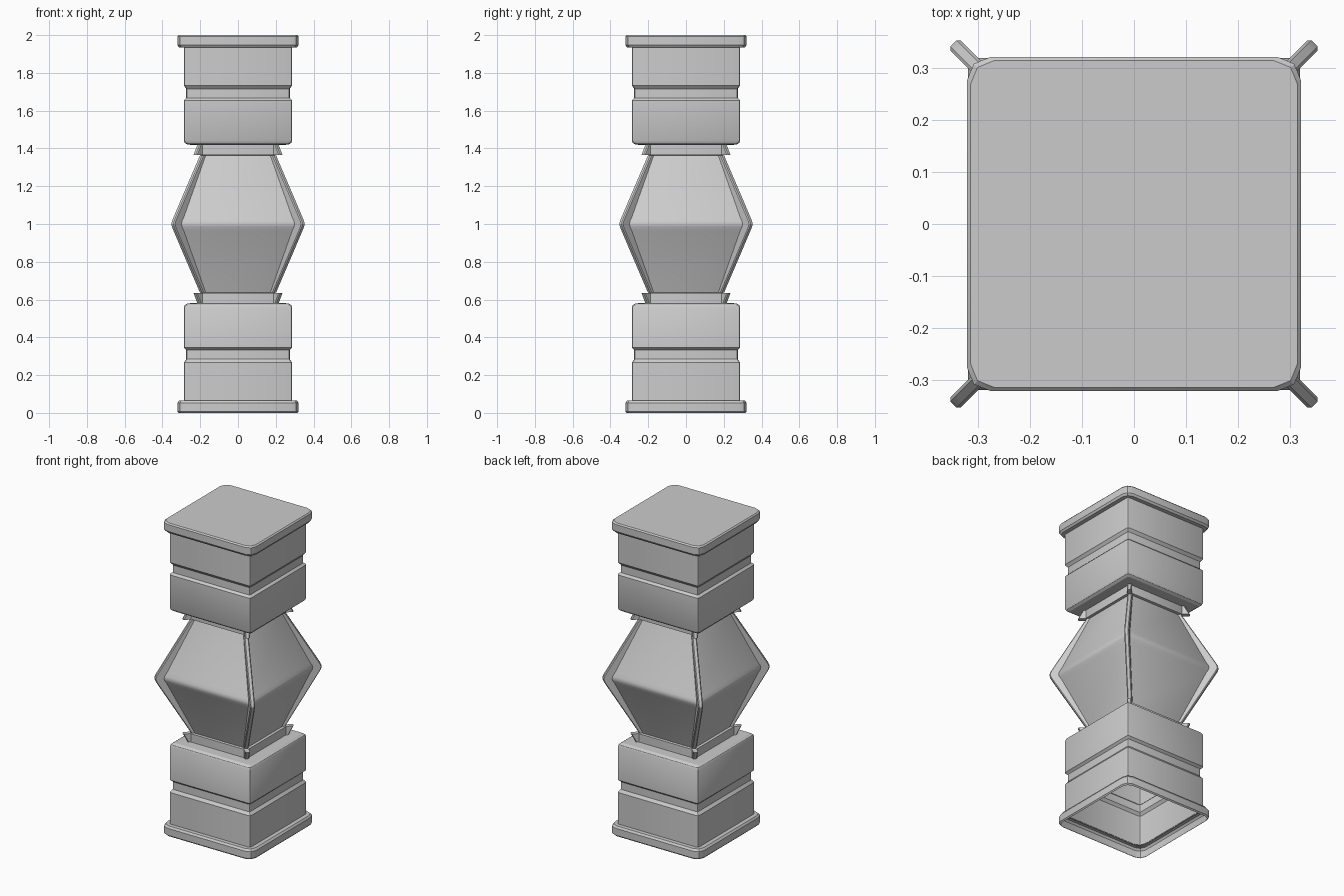
import bpy, bmesh, math

if "Cube" in bpy.data.objects:
    bpy.data.objects.remove(bpy.data.objects["Cube"])

CORNERS = ((1, 1), (-1, 1), (-1, -1), (1, -1))


def finish(bm, name, angle):
    bmesh.ops.recalc_face_normals(bm, faces=bm.faces)
    me = bpy.data.meshes.new(name)
    bm.to_mesh(me)
    bm.free()
    ob = bpy.data.objects.new(name, me)
    bpy.context.collection.objects.link(ob)
    bpy.ops.object.select_all(action='DESELECT')
    ob.select_set(True)
    bpy.context.view_layer.objects.active = ob
    bpy.ops.object.shade_smooth_by_angle(angle=math.radians(angle))
    return ob


def ring(bm, h, z, k):
    """Square ring of half width h with corners softened over length k."""
    m = k * 0.29
    vs = []
    for i in range(4):
        c, s = ((1, 0), (0, 1), (-1, 0), (0, -1))[i]
        for x, y in ((h, h - k), (h - m, h - m), (h - k, h)):
            vs.append(bm.verts.new((x * c - y * s, x * s + y * c, z)))
    return vs


def square_shell(name, profile, k, cap=False, angle=25):
    bm = bmesh.new()
    rings = [ring(bm, h, z, k) for h, z in profile]
    for a, b in zip(rings, rings[1:]):
        n = len(a)
        for i in range(n):
            bm.faces.new((a[i], a[(i + 1) % n], b[(i + 1) % n], b[i]))
    if cap:
        bm.faces.new(rings[-1])
    return finish(bm, name, angle)


def corner_fins(name, stations, w):
    """Diagonal fins on the four corners; stations are (root, tip, z)."""
    bm = bmesh.new()
    d = w / math.sqrt(2)
    for sx, sy in CORNERS:
        rows = []
        for root, tip, z in stations:
            pts = ((root + d, root - d), (tip + d, tip - d),
                   (tip + d * 0.6 + 0.004, tip - d * 0.6 + 0.004),
                   (tip - d * 0.6 + 0.004, tip + d * 0.6 + 0.004),
                   (tip - d, tip + d), (root - d, root + d))
            rows.append([bm.verts.new((x * sx, y * sy, z)) for x, y in pts])
        for a, b in zip(rows, rows[1:]):
            for i in range(6):
                j = (i + 1) % 6
                bm.faces.new((a[i], a[j], b[j], b[i]))
        bm.faces.new(rows[0])
        bm.faces.new(rows[-1])
    return finish(bm, name, 20)


def flip(profile):
    return [(*p[:-1], 2 - p[-1]) for p in reversed(profile)]


# Foot (open underneath) and top cap
foot = [(0.314, 0.0), (0.321, 0.008), (0.321, 0.052), (0.313, 0.065), (0.285, 0.065)]
square_shell("foot", foot, 0.045)
square_shell("top_cap", flip(foot), 0.045, cap=True)

# Grooved blocks with bevelled inner ends
block = [(0.287, 0.06), (0.287, 0.266), (0.274, 0.284), (0.274, 0.332),
         (0.287, 0.345), (0.287, 0.558), (0.282, 0.57), (0.268, 0.58), (0.20, 0.582)]
square_shell("lower_block", block, 0.012)
square_shell("upper_block", flip(block), 0.012)

# Necks with flared corner fins
neck = [(0.207, 0.578), (0.207, 0.635), (0.185, 0.637)]
square_shell("lower_neck", neck, 0.008)
square_shell("upper_neck", flip(neck), 0.008)
flare = [(0.19, 0.206, 0.582), (0.19, 0.226, 0.636)]
corner_fins("lower_neck_fins", flare, 0.014)
corner_fins("upper_neck_fins", flip(flare), 0.014)

# Swelling middle body
half = [(0.19, 0.635), (0.307, 0.965), (0.316, 0.985)]
square_shell("middle_body", half + [(0.319, 1.0)] + flip(half), 0.008, angle=40)

# Bent ribs along the body corners
rib = [(0.175, 0.192, 0.638), (0.285, 0.332, 0.965), (0.295, 0.340, 0.985)]
corner_fins("corner_ribs", rib + [(0.297, 0.343, 1.0)] + flip(rib), 0.014)
